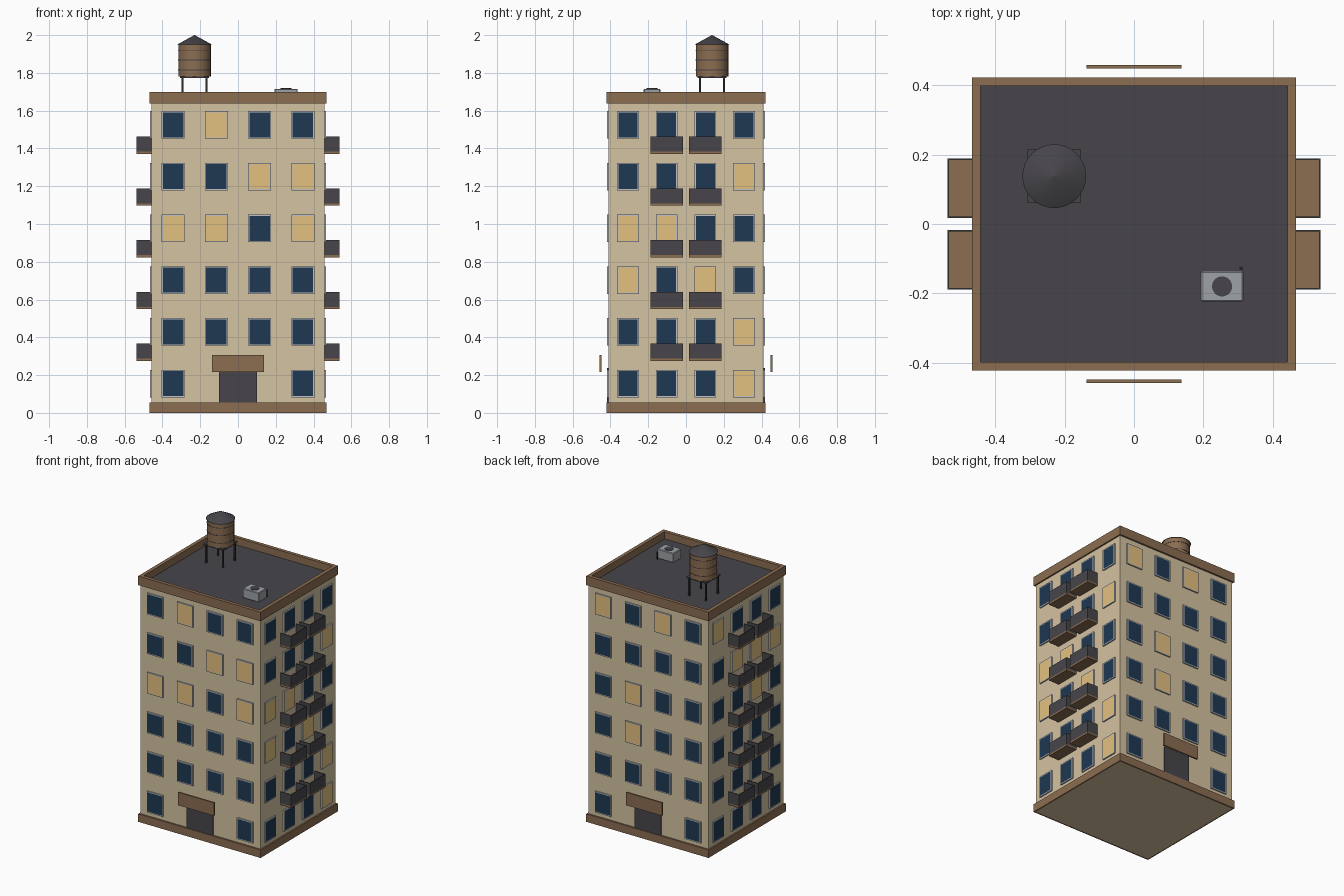
import bpy, bmesh
from math import pi
from mathutils import Matrix, Vector

if "Cube" in bpy.data.objects:
    bpy.data.objects.remove(bpy.data.objects["Cube"])


def material(name, rgb):
    lin = [((c / 255 + 0.055) / 1.055) ** 2.4 for c in rgb] + [1]
    m = bpy.data.materials.new(name)
    m.use_nodes = True
    m.diffuse_color = lin
    m.node_tree.nodes["Principled BSDF"].inputs["Base Color"].default_value = lin
    return m


WALL = material("beige_wall", (213, 195, 161))
TRIM = material("brown_trim", (139, 109, 81))
DARK = material("charcoal", (71, 69, 74))
GLASS = material("dark_glass", (30, 56, 82))
LIT = material("lit_glass", (228, 193, 128))
FRAME = material("light_grey_frame", (192, 196, 200))
GREY = material("cooling_grey", (158, 162, 167))
IRON = material("black_iron", (46, 46, 50))


def finish(name, bm, mats, smooth=False):
    me = bpy.data.meshes.new(name)
    bm.to_mesh(me)
    bm.free()
    for m in mats:
        me.materials.append(m)
    ob = bpy.data.objects.new(name, me)
    bpy.context.collection.objects.link(ob)
    if smooth:
        bpy.ops.object.select_all(action="DESELECT")
        ob.select_set(True)
        bpy.context.view_layer.objects.active = ob
        bpy.ops.object.shade_smooth_by_angle(angle=0.7)
    return ob


def add_box(bm, lo, hi, mat=0):
    lo, hi = Vector(lo), Vector(hi)
    size = hi - lo
    mtx = Matrix.Translation((lo + hi) / 2) @ Matrix.Diagonal((*size, 1))
    verts = bmesh.ops.create_cube(bm, size=1, matrix=mtx)["verts"]
    faces = {f for v in verts for f in v.link_faces}
    for f in faces:
        f.material_index = mat
    return faces


def box(name, lo, hi, mat):
    bm = bmesh.new()
    add_box(bm, lo, hi)
    return finish(name, bm, [mat])


def cone(name, centre, z0, z1, r0, r1, mat, sides=32):
    bm = bmesh.new()
    bmesh.ops.create_cone(bm, cap_ends=True, segments=sides, radius1=r0, radius2=r1, depth=z1 - z0,
                          matrix=Matrix.Translation((*centre, (z0 + z1) / 2)))
    return finish(name, bm, [mat], True)


def ring(name, outer, inner, z0, z1, mat):
    """Rectangular band around the building, built from stacked corner loops."""
    bm = bmesh.new()
    corners = ((-1, -1), (1, -1), (1, 1), (-1, 1))
    loops = [[bm.verts.new((sx * x, sy * y, z)) for sx, sy in corners]
             for (x, y), z in ((outer, z0), (outer, z1), (inner, z1), (inner, z0))]
    for a in range(4):
        la, lb = loops[a], loops[(a + 1) % 4]
        for i in range(4):
            j = (i + 1) % 4
            bm.faces.new((la[i], la[j], lb[j], lb[i]))
    return finish(name, bm, [mat])


# Main block, plinth, parapet and roof
W, D = 0.458, 0.41
OUTER = (0.468, 0.422)
ROOF = 1.65
box("walls", (-W, -D, 0), (W, D, 1.645), WALL)
ring("plinth", OUTER, (W, D), 0, 0.055, TRIM)
ring("parapet", OUTER, (0.443, 0.398), 1.637, 1.70, TRIM)
box("roof_deck", (-0.444, -0.399, 1.642), (0.444, 0.399, ROOF), DARK)

# Windows: each row runs left to right seen from outside, top floor first
FLOOR = 0.274
PATTERNS = {
    "front": ("DLDD", "DDLL", "LLDL", "DDDD", "DDDD", "D--D"),
    "left": ("DDDD", "DDDL", "LLDD", "LDLD", "DDDL", "DDDL"),
    "back": ("LDLD", "DDDD", "DLDD", "DLDD", "DDDD", "D--D"),
    "right": ("LDDD", "DLLL", "DDLD", "DDDD", "DDDD", "DDDD"),
}


def windows(side, angle, half, dist, width):
    bm = bmesh.new()
    for row, text in enumerate(PATTERNS[side]):
        z = 0.155 + FLOOR * (5 - row)
        for col, kind in enumerate(text):
            if kind == "-":
                continue
            x = half * (2 * col - 3) / 4
            faces = add_box(bm, (x - width / 2, -dist - 0.009, z - 0.073),
                            (x + width / 2, -dist, z + 0.073))
            pane = min(faces, key=lambda f: f.calc_center_median().y)
            bmesh.ops.inset_individual(bm, faces=[pane], thickness=0.0095, depth=0)
            pane.material_index = 1 if kind == "D" else 2
    bm.transform(Matrix.Rotation(angle, 4, "Z"))
    finish(side + "_windows", bm, [FRAME, GLASS, LIT])


windows("front", 0, W, D, 0.121)
windows("left", pi / 2, D, W, 0.115)
windows("back", pi, W, D, 0.121)
windows("right", -pi / 2, D, W, 0.115)

# Entrances with a sign board standing off the wall, front and back
for side, angle in (("front", 0), ("back", pi)):
    bm = bmesh.new()
    add_box(bm, (-0.1, -D - 0.008, 0.05), (0.1, -D, 0.238))
    add_box(bm, (-0.137, -0.459, 0.217), (0.137, -0.448, 0.307), 1)
    bm.transform(Matrix.Rotation(angle, 4, "Z"))
    finish(side + "_entrance", bm, [DARK, TRIM])

# Balconies: brown slab with three thin railing panels
for side, angle in (("left", 0), ("right", pi)):
    bm = bmesh.new()
    out, t = 0.538, 0.005
    for floor in range(5):
        z = 0.275 + FLOOR * floor
        deck, top = z + 0.012, z + 0.092
        for y in (-0.103, 0.103):
            a, b = y - 0.086, y + 0.086
            add_box(bm, (W, a, z), (out, b, deck), 1)
            add_box(bm, (out - t, a, deck), (out, b, top))
            add_box(bm, (W, a, deck), (out - t, a + t, top))
            add_box(bm, (W, b - t, deck), (out - t, b, top))
    bm.transform(Matrix.Rotation(angle, 4, "Z"))
    finish(side + "_balconies", bm, [DARK, TRIM])

# Water tank on its stand
TX, TY = -0.23, 0.138
bm = bmesh.new()
for sx in (-1, 1):
    for sy in (-1, 1):
        x, y = TX + sx * 0.064, TY + sy * 0.064
        add_box(bm, (x - 0.005, y - 0.005, ROOF), (x + 0.005, y + 0.005, 1.775))
add_box(bm, (TX - 0.077, TY - 0.077, 1.773), (TX + 0.077, TY + 0.077, 1.782), 1)
finish("tank_stand", bm, [IRON, DARK])
cone("tank_barrel", (TX, TY), 1.782, 1.952, 0.086, 0.086, TRIM)
for z in (1.815, 1.868, 1.92):
    cone("tank_band", (TX, TY), z - 0.002, z + 0.002, 0.0872, 0.0872, DARK)
cone("tank_roof", (TX, TY), 1.95, 2.0, 0.092, 0.001, DARK)

# Rooftop cooling unit with fan and pipe
AX, AY = 0.254, -0.18
unit = box("cooling_unit", (AX - 0.062, AY - 0.044, ROOF), (AX + 0.062, AY + 0.044, 1.716), GREY)
bevel = unit.modifiers.new("soft_edges", "BEVEL")
bevel.width, bevel.segments = 0.004, 1
cone("cooling_fan", (AX, AY), 1.71, 1.719, 0.029, 0.029, DARK)
cone("cooling_pipe", (AX + 0.055, AY + 0.052), ROOF, 1.70, 0.005, 0.005, IRON, 10)
